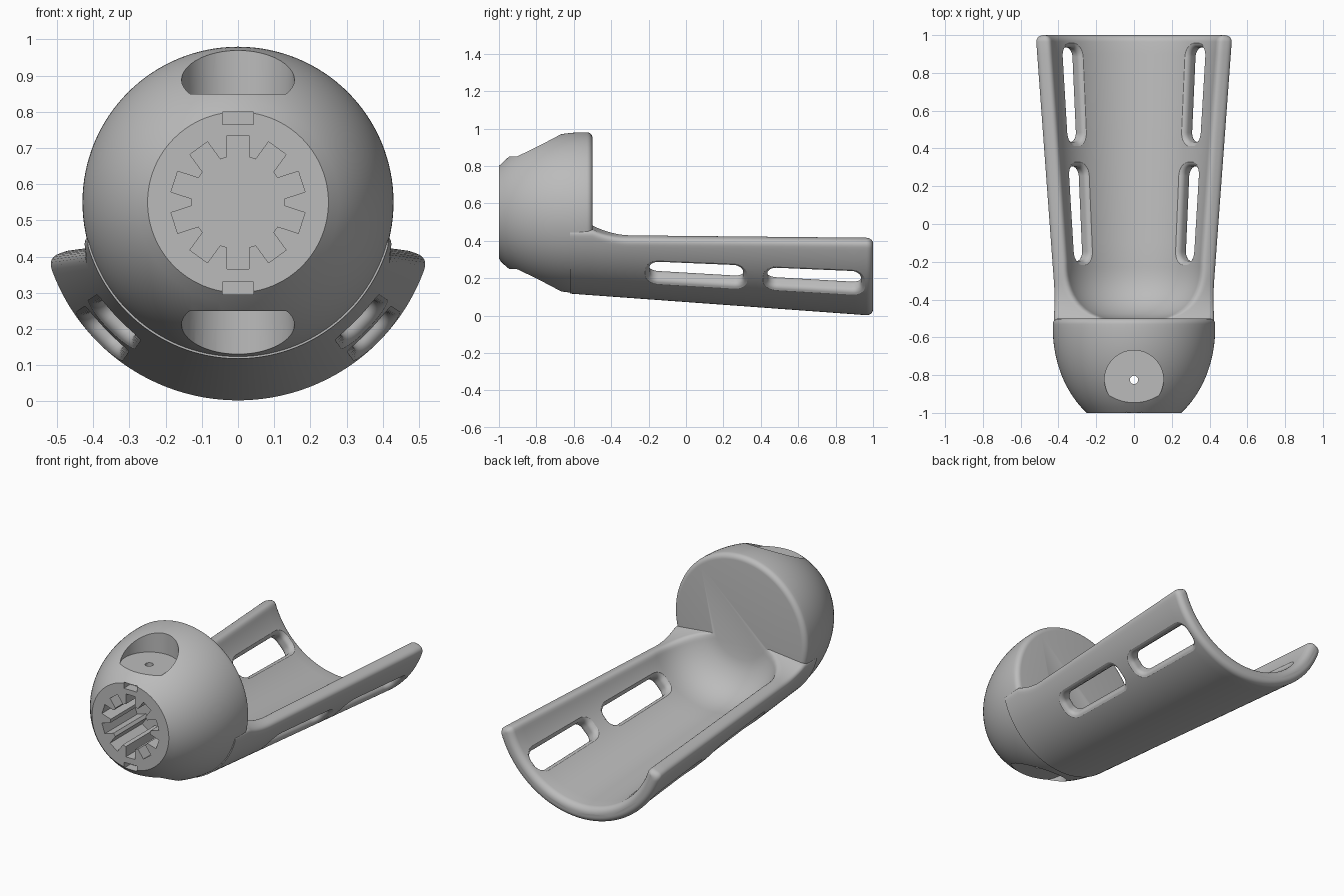
import bpy, bmesh
from math import sin, cos, asin, pi, radians, sqrt
from mathutils import Vector

AXIS_Z = 0.55      # height of the long axis
WALL = 0.085       # trough wall thickness

if "Cube" in bpy.data.objects:
    bpy.data.objects.remove(bpy.data.objects["Cube"])

grey = bpy.data.materials.new("plain grey")
grey.use_nodes = True
grey.diffuse_color = (0.5, 0.5, 0.5, 1)
bsdf = next(n for n in grey.node_tree.nodes if n.type == 'BSDF_PRINCIPLED')
bsdf.inputs["Base Color"].default_value = (0.5, 0.5, 0.5, 1)
bsdf.inputs["Roughness"].default_value = 0.6


def loft(name, rings):
    """Closed solid through rings of equal point count, capped at both ends."""
    bm = bmesh.new()
    loops = [[bm.verts.new(p) for p in ring] for ring in rings]
    n = len(loops[0])
    for a, b in zip(loops, loops[1:]):
        for i in range(n):
            j = (i + 1) % n
            bm.faces.new((a[i], a[j], b[j], b[i]))
    bm.faces.new(loops[0])
    bm.faces.new(loops[-1])
    bmesh.ops.recalc_face_normals(bm, faces=bm.faces)
    mesh = bpy.data.meshes.new(name)
    bm.to_mesh(mesh)
    bm.free()
    mesh.materials.append(grey)
    ob = bpy.data.objects.new(name, mesh)
    bpy.context.collection.objects.link(ob)
    return ob


def polar(r, a, y):
    return Vector((r * cos(a), y, AXIS_Z + r * sin(a)))


def prism(name, outline, y0, y1):
    """Outline of (x, z) pairs extruded along y."""
    return loft(name, [[Vector((x, y, z)) for x, z in outline] for y in (y0, y1)])


def post(name, r, y, z0, z1, n=64):
    """Upright cylinder."""
    return loft(name, [[Vector((r * cos(2 * pi * i / n), y + r * sin(2 * pi * i / n), z))
                        for i in range(n)] for z in (z0, z1)])


def boolean(target, other, operation):
    mod = target.modifiers.new("boolean", 'BOOLEAN')
    mod.operation = operation
    mod.solver = 'EXACT'
    mod.object = other
    bpy.context.view_layer.objects.active = target
    bpy.ops.object.modifier_apply(modifier=mod.name)
    bpy.data.objects.remove(other)


def outer_r(y):
    return 0.43 + 0.12 * (y + 0.65) / 1.65


# Round bulb: half ellipsoid, softened edge, flat back
profile = []
for i in range(25):
    y = -1 + 0.45 * sin(i / 24 * pi / 2)
    profile.append((y, 0.43 * sqrt(1 - ((y + 0.55) / 0.553) ** 2)))
for i in range(7):
    a = i / 6 * pi / 2
    profile.append((-0.53 + 0.03 * sin(a), 0.40 + 0.03 * cos(a)))
body = loft("socket_body", [[polar(r, 2 * pi * i / 128, y) for i in range(128)]
                            for y, r in profile])


# Trough: lofted open shell with rounded rims and a bowl-shaped inner end
def section(y, inset):
    ro = outer_r(y) - inset
    ri = outer_r(max(y, -0.2)) - WALL
    if y < -0.2:
        u = (-0.2 - max(y, -0.5)) / 0.32
        ri *= (1 - u ** 2.5) ** 0.4
    ri += inset
    rise = min(max((-0.3 - y) / 0.2, 0), 1) ** 2
    drop = 0.115 + 0.01 * y - 0.045 * rise + inset * 0.9
    ao, ai = -asin((drop + 0.028) / ro), -asin(drop / ri)
    outer, inner = polar(ro, ao, y), polar(ri, ai, y)
    d = min(0.035, 0.45 * (outer - inner).length)
    along = (inner - outer).normalized() * d

    def corner(p, c, q):
        return [p.lerp(c, t).lerp(c.lerp(q, t), t) for t in [k / 6 for k in range(7)]]

    def arc(r, a0, n=40):
        return [polar(r, a0 + (-pi / 2 - a0) * k / n, y) for k in range(1, n + 1)]

    so, si = ao - d / ro, ai - d / ri
    half = arc(ro, so)[::-1]
    half += corner(polar(ro, so, y), outer, outer + along)
    half += corner(inner - along, inner, polar(ri, si, y))
    half += arc(ri, si)
    mirrored = [Vector((-p.x, p.y, p.z)) for p in half[1:-1]]
    return half + mirrored[::-1]


stations = [(-0.62, 0)] + [(-0.5 + 0.025 * i, 0) for i in range(13)]
stations += [(-0.1 + 0.1 * i, 0) for i in range(11)]
for i in range(7):
    a = i / 6 * pi / 2
    stations.append((0.965 + 0.035 * sin(a), 0.035 * (1 - cos(a))))
trough = loft("trough", [section(y, inset) for y, inset in stations])
boolean(body, trough, 'UNION')


# Slots in the trough sides, with flared soft edges
def slot(y_mid, angle):
    soft = 0.03
    steps = [(soft * sin(radians(t)), soft * (1 - cos(radians(t)))) for t in range(0, 73, 12)]
    levels = [(0.1, 0.05), (0.02, 0.05)]
    levels += [(-soft + s, d) for s, d in reversed(steps)]
    levels += [(-WALL + soft - s, d) for s, d in steps]
    levels += [(-WALL - 0.02, 0.05)]
    rings = []
    for depth, d in levels:
        ring = []
        for k in range(4):
            sx = 1 if k in (0, 3) else -1
            sy = 1 if k < 2 else -1
            for i in range(9):
                a = (k + i / 8) * pi / 2
                y = y_mid + sx * 0.2 + (0.05 + d) * cos(a)
                q = sy * 0.018 + (0.05 + d) * sin(a)
                ring.append(polar(outer_r(y) + depth, angle + q / outer_r(y_mid), y))
        rings.append(ring)
    return loft("slot_cutter", rings)


for y_mid in (0.055, 0.685):
    for angle in (radians(-44), radians(-136)):
        boolean(body, slot(y_mid, angle), 'DIFFERENCE')

# Flat-floored round pockets above and below, joined by a pin hole
boolean(body, post("top_pocket", 0.156, -0.825, 0.85, 1.2), 'DIFFERENCE')
boolean(body, post("bottom_pocket", 0.156, -0.825, -0.1, 0.25), 'DIFFERENCE')

# Toothed recess in the front face
teeth = []
for k in range(10):
    a = pi / 2 - k * pi / 5
    along, side = Vector((cos(a), sin(a))), Vector((sin(a), -cos(a)))
    for r, s in ((0.125, -1), (0.185, -1), (0.185, 1), (0.125, 1)):
        p = along * r + side * 0.03 * s
        teeth.append((p.x, p.y + AXIS_Z))
boolean(body, prism("toothed_recess", teeth, -1.1, -0.7), 'DIFFERENCE')
boolean(body, post("pin_hole", 0.022, -0.825, 0.1, 1.1, 24), 'DIFFERENCE')

# Key notches at the top and bottom of the front face
for z0, z1 in ((0.765, 0.80), (0.295, 0.33)):
    box = [(-0.043, z0), (0.043, z0), (0.043, z1), (-0.043, z1)]
    boolean(body, prism("key_notch", box, -1.1, -0.94), 'DIFFERENCE')

# Smooth shading with sharp cut edges
bpy.ops.object.select_all(action='DESELECT')
body.select_set(True)
bpy.context.view_layer.objects.active = body
bpy.ops.object.shade_smooth_by_angle(angle=radians(30))
